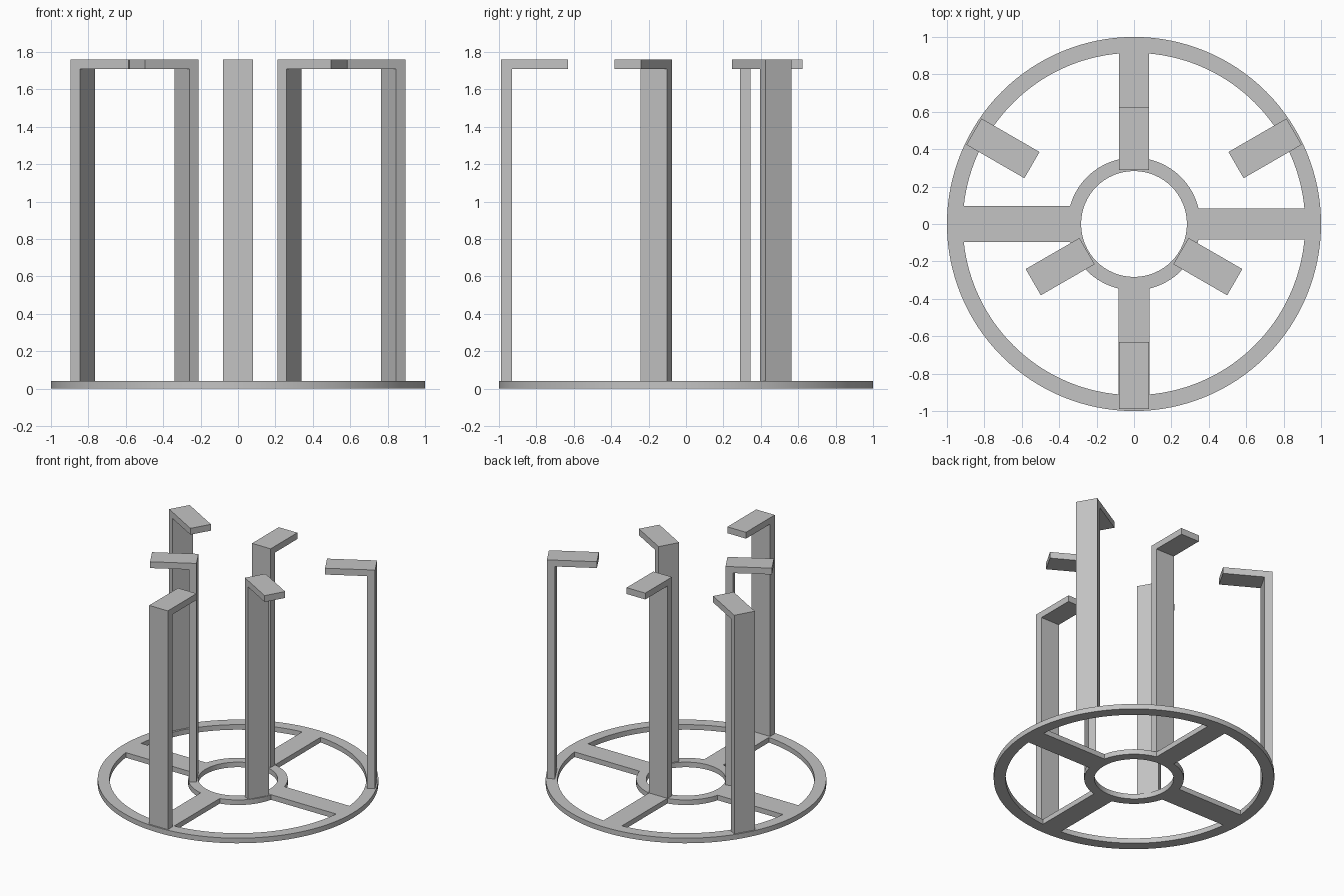
import bpy
import bmesh
from math import asin, cos, sin, radians, pi
from mathutils import Matrix

cube = bpy.data.objects.get("Cube")
if cube:
    bpy.data.objects.remove(cube, do_unlink=True)

grey = bpy.data.materials.new("plain grey")
grey.use_nodes = True
grey.diffuse_color = (0.55, 0.55, 0.55, 1)
grey.node_tree.nodes["Principled BSDF"].inputs["Base Color"].default_value = grey.diffuse_color

BASE_TOP = 0.04
ARM_BOTTOM, ARM_TOP = 1.71, 1.76
HALF_WIDTH = 0.081
RIM_OUT, RIM_IN = 1.0, 0.915
HUB_OUT, HUB_IN = 0.355, 0.283


def finish(name, bm):
    bmesh.ops.recalc_face_normals(bm, faces=bm.faces)
    mesh = bpy.data.meshes.new(name)
    bm.to_mesh(mesh)
    bm.free()
    mesh.materials.append(grey)
    obj = bpy.data.objects.new(name, mesh)
    bpy.context.collection.objects.link(obj)
    return obj


def arc(radius, start, end, steps):
    return [(radius * cos(start + (end - start) * i / steps),
             radius * sin(start + (end - start) * i / steps), 0)
            for i in range(steps + 1)]


def add_loop(bm, points):
    verts = [bm.verts.new(p) for p in points]
    for a, b in zip(verts, verts[1:] + verts[:1]):
        bm.edges.new((a, b))


def extrude(bm, vector):
    region = bmesh.ops.extrude_face_region(bm, geom=bm.faces[:])
    moved = [v for v in region["geom"] if isinstance(v, bmesh.types.BMVert)]
    bmesh.ops.translate(bm, verts=moved, vec=vector)


# Base: a disc with a round hub hole and four windows between the spokes
bm = bmesh.new()
add_loop(bm, arc(RIM_OUT, 0, 2 * pi, 128)[:-1])
add_loop(bm, arc(HUB_IN, 0, 2 * pi, 64)[:-1])
spokes = [0.083, 0.08, 0.095, 0.083]
for i, half in enumerate(spokes):
    following = spokes[(i + 1) % 4]
    start, end = i * pi / 2, (i + 1) * pi / 2
    outer = arc(RIM_IN, start + asin(half / RIM_IN), end - asin(following / RIM_IN), 32)
    inner = arc(HUB_OUT, end - asin(following / HUB_OUT), start + asin(half / HUB_OUT), 16)
    add_loop(bm, outer + inner)
bmesh.ops.triangle_fill(bm, use_beauty=True, edges=bm.edges[:])
extrude(bm, (0, 0, BASE_TOP))
base = finish("spoked_base", bm)
bpy.context.view_layer.objects.active = base
base.select_set(True)
bpy.ops.object.shade_smooth_by_angle(angle=radians(30))
base.select_set(False)


# Hooks: upright post with a flat arm at the top, swung around the centre
def hook(name, angle, back, front, tip):
    profile = [(back, BASE_TOP), (front, BASE_TOP), (front, ARM_BOTTOM),
               (tip, ARM_BOTTOM), (tip, ARM_TOP), (back, ARM_TOP)]
    bm = bmesh.new()
    bm.faces.new([bm.verts.new((r, -HALF_WIDTH, z)) for r, z in profile])
    extrude(bm, (0, 2 * HALF_WIDTH, 0))
    bm.transform(Matrix.Rotation(radians(angle), 4, 'Z'))
    finish(name, bm)


# Rim hooks point inward, hub hooks point outward
for side, angle in (("front", -90), ("left", 30), ("right", 150)):
    hook("rim_hook_" + side, angle, 0.988, 0.93, 0.63)
for side, angle in (("back", 90), ("right", 210), ("left", 330)):
    hook("hub_hook_" + side, angle, 0.29, 0.345, 0.622)
